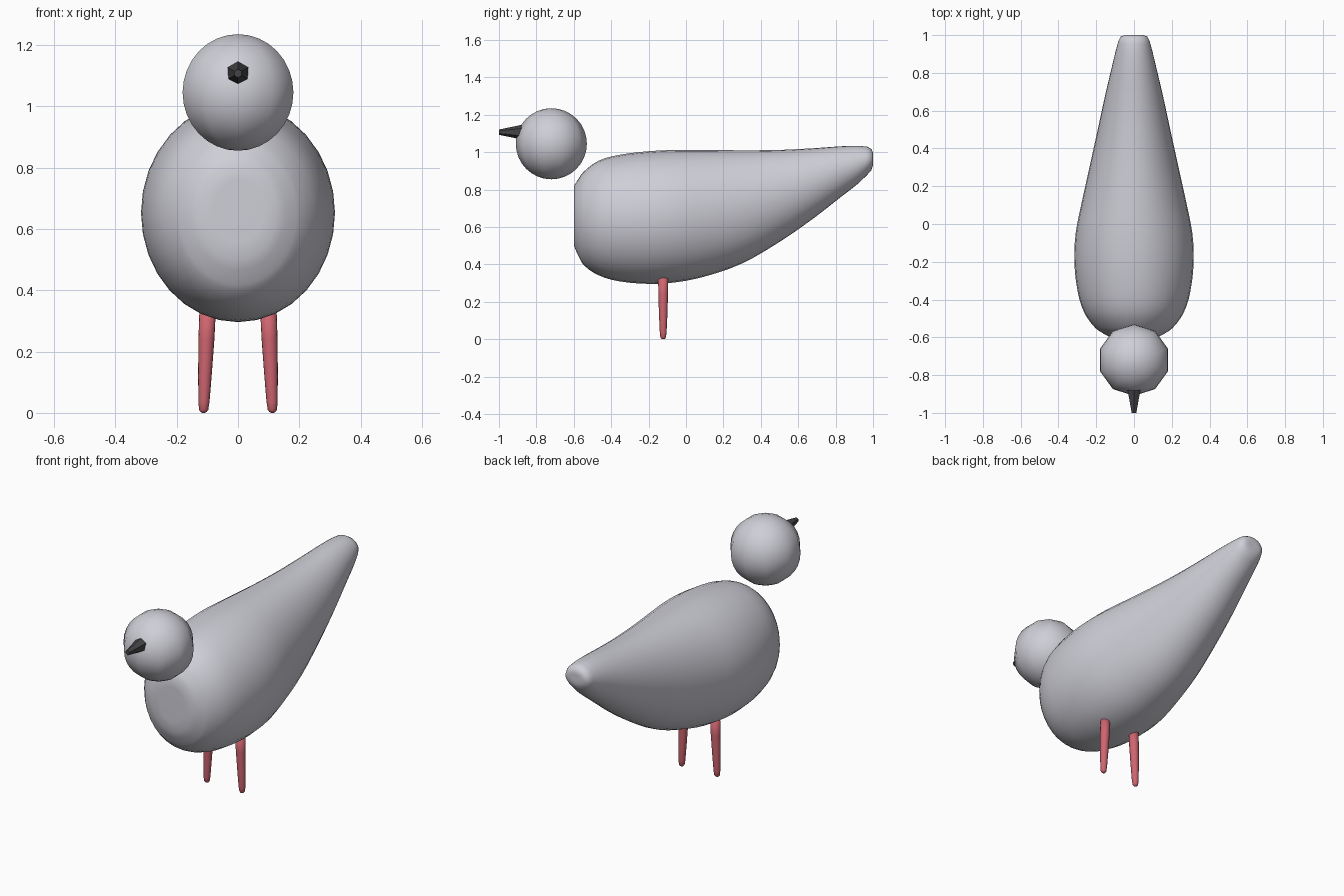
import bpy, bmesh
from math import cos, sin, pi

if "Cube" in bpy.data.objects:
    bpy.data.objects.remove(bpy.data.objects["Cube"])


def material(name, color):
    m = bpy.data.materials.new(name)
    m.diffuse_color = (*color, 1)
    m.use_nodes = True
    m.node_tree.nodes["Principled BSDF"].inputs["Base Color"].default_value = m.diffuse_color
    return m


def loft(name, rings, mat=None, smooth=True):
    """Skin a list of closed rings and cap both ends."""
    bm = bmesh.new()
    loops = [[bm.verts.new(p) for p in ring] for ring in rings]
    n = len(loops[0])
    for a, b in zip(loops, loops[1:]):
        for i in range(n):
            j = (i + 1) % n
            bm.faces.new((a[i], a[j], b[j], b[i]))
    bm.faces.new(loops[0])
    bm.faces.new(loops[-1])
    bmesh.ops.recalc_face_normals(bm, faces=bm.faces)
    for f in bm.faces:
        f.smooth = smooth
    me = bpy.data.meshes.new(name)
    bm.to_mesh(me)
    bm.free()
    ob = bpy.data.objects.new(name, me)
    bpy.context.collection.objects.link(ob)
    if mat:
        me.materials.append(mat)
    return ob


def y_ring(y, half_w, z_lo, z_hi, n):
    """Ellipse facing along y, first point at the top."""
    zc, rz = (z_lo + z_hi) / 2, (z_hi - z_lo) / 2
    return [(half_w * sin(2 * pi * i / n), y, zc + rz * cos(2 * pi * i / n))
            for i in range(n)]


def refine(rows, steps):
    """Catmull-Rom interpolation, with tangents scaled for uneven spacing in y."""
    def slope(k, c):
        a, b = rows[max(k - 1, 0)], rows[min(k + 1, len(rows) - 1)]
        return (b[c] - a[c]) / (b[0] - a[0])
    out = []
    for k in range(len(rows) - 1):
        p, q = rows[k], rows[k + 1]
        h = q[0] - p[0]
        for s in range(steps):
            t = s / steps
            out.append([p[0] + h * t] + [
                p[c] * (2*t**3 - 3*t**2 + 1) + q[c] * (3*t**2 - 2*t**3)
                + h * (slope(k, c) * (t**3 - 2*t**2 + t) + slope(k + 1, c) * (t**3 - t**2))
                for c in (1, 2, 3)])
    return out + [list(rows[-1])]


grey = material("plumage_grey", (0.62, 0.62, 0.68))
red = material("leg_red", (0.62, 0.13, 0.16))
dark = material("beak_dark", (0.06, 0.06, 0.065))

# Body and tail: y, half width, bottom z, top z
front_rim = [(-0.60, 0.08, 0.56, 0.76), (-0.599, 0.125, 0.50, 0.82)]
sections = [
    (-0.585, 0.155, 0.465, 0.842), (-0.55, 0.205, 0.40, 0.893),
    (-0.47, 0.263, 0.343, 0.953), (-0.36, 0.298, 0.31, 0.985),
    (-0.20, 0.316, 0.296, 1.005), (-0.05, 0.309, 0.305, 1.012),
    (0.10, 0.280, 0.335, 1.012), (0.30, 0.236, 0.405, 1.01),
    (0.50, 0.192, 0.52, 1.012), (0.68, 0.153, 0.645, 1.021),
    (0.82, 0.120, 0.754, 1.031), (0.92, 0.096, 0.832, 1.034),
    (0.97, 0.082, 0.88, 1.029),
]
tail_rim = [(0.992, 0.070, 0.905, 1.016), (1.00, 0.050, 0.932, 0.998),
            (1.00, 0.025, 0.95, 0.983)]
loft("body", [y_ring(*s, 32) for s in front_rim + refine(sections, 3) + tail_rim], grey)

# Head: ten segments around
bpy.ops.mesh.primitive_uv_sphere_add(segments=10, ring_count=16, radius=0.19,
                                     location=(0, -0.72, 1.045))
head = bpy.context.object
head.name = "head"
head.data.materials.append(grey)
bpy.ops.object.shade_smooth()

# Beak: six-sided tapering spike
loft("beak", [y_ring(y, r, 1.107 - r, 1.107 + r, 6)
              for y, r in ((-0.86, 0.043), (-1.0, 0.014))], dark, smooth=False)

# Legs: z, centre x, radius
leg_path = [(0.0, 0.112, 0.004), (0.003, 0.112, 0.010), (0.010, 0.112, 0.015),
            (0.035, 0.111, 0.018), (0.12, 0.108, 0.022), (0.24, 0.103, 0.026),
            (0.36, 0.098, 0.027)]
for side, label in ((-1, "right_leg"), (1, "left_leg")):
    loft(label, [[(side * x + r * cos(2 * pi * i / 16), -0.122 + r * sin(2 * pi * i / 16), z)
                  for i in range(16)] for z, x, r in leg_path], red)
